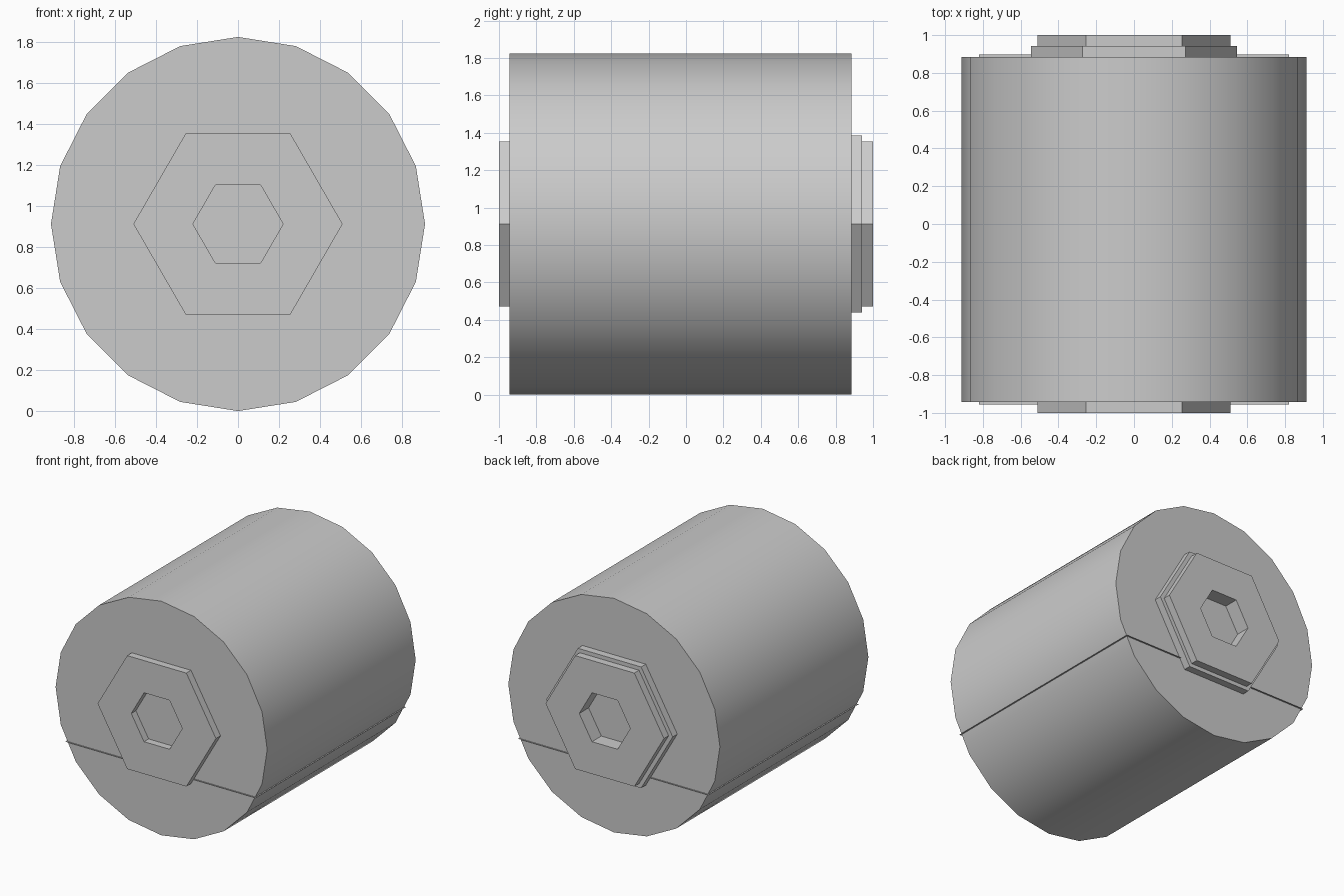
import bpy, bmesh, math

if "Cube" in bpy.data.objects:
    bpy.data.objects.remove(bpy.data.objects["Cube"])

CENTRE_Z = 0.912


def finish(name, bm):
    bmesh.ops.recalc_face_normals(bm, faces=bm.faces)
    mesh = bpy.data.meshes.new(name)
    bm.to_mesh(mesh)
    bm.free()
    obj = bpy.data.objects.new(name, mesh)
    bpy.context.collection.objects.link(obj)
    return obj


def loop(bm, sides, radius, y):
    """Ring of vertices around the y axis, first vertex on +x."""
    return [bm.verts.new((radius * math.cos(math.tau * i / sides), y,
                          CENTRE_Z + radius * math.sin(math.tau * i / sides)))
            for i in range(sides)]


def bridge(bm, a, b):
    n = len(a)
    return [bm.faces.new((a[i], a[(i + 1) % n], b[(i + 1) % n], b[i]))
            for i in range(n)]


def hex_ring(name, outer, inner, y0, y1):
    """Hexagonal collar with a hexagonal hole."""
    bm = bmesh.new()
    loops = [loop(bm, 6, r, y) for r, y in
             ((outer, y0), (outer, y1), (inner, y1), (inner, y0))]
    for i in range(4):
        bridge(bm, loops[i], loops[(i + 1) % 4])
    return finish(name, bm)


# Main drum: 20 sides, smooth wall and flat caps
bm = bmesh.new()
front = loop(bm, 20, 0.912, -0.943)
back = loop(bm, 20, 0.912, 0.885)
for face in bridge(bm, front, back):
    face.smooth = True
for cap in (front, back):
    bm.faces.new(cap)
    for i in range(20):
        bm.edges.get((cap[i], cap[(i + 1) % 20])).smooth = False
finish("drum", bm)

# Hexagonal end collars with recessed sockets
hex_ring("front_collar", 0.51, 0.22, -1.0, -0.943)
hex_ring("back_flange", 0.545, 0.22, 0.885, 0.942)
hex_ring("back_collar", 0.51, 0.22, 0.942, 1.0)

# Paper-thin divider sheet whose rim just pokes out of the drum
bm = bmesh.new()
bm.faces.new([bm.verts.new((x, y, 0.515)) for x, y in
              ((-0.82, -0.956), (0.82, -0.956), (0.82, 0.898), (-0.82, 0.898))])
finish("divider_sheet", bm)
